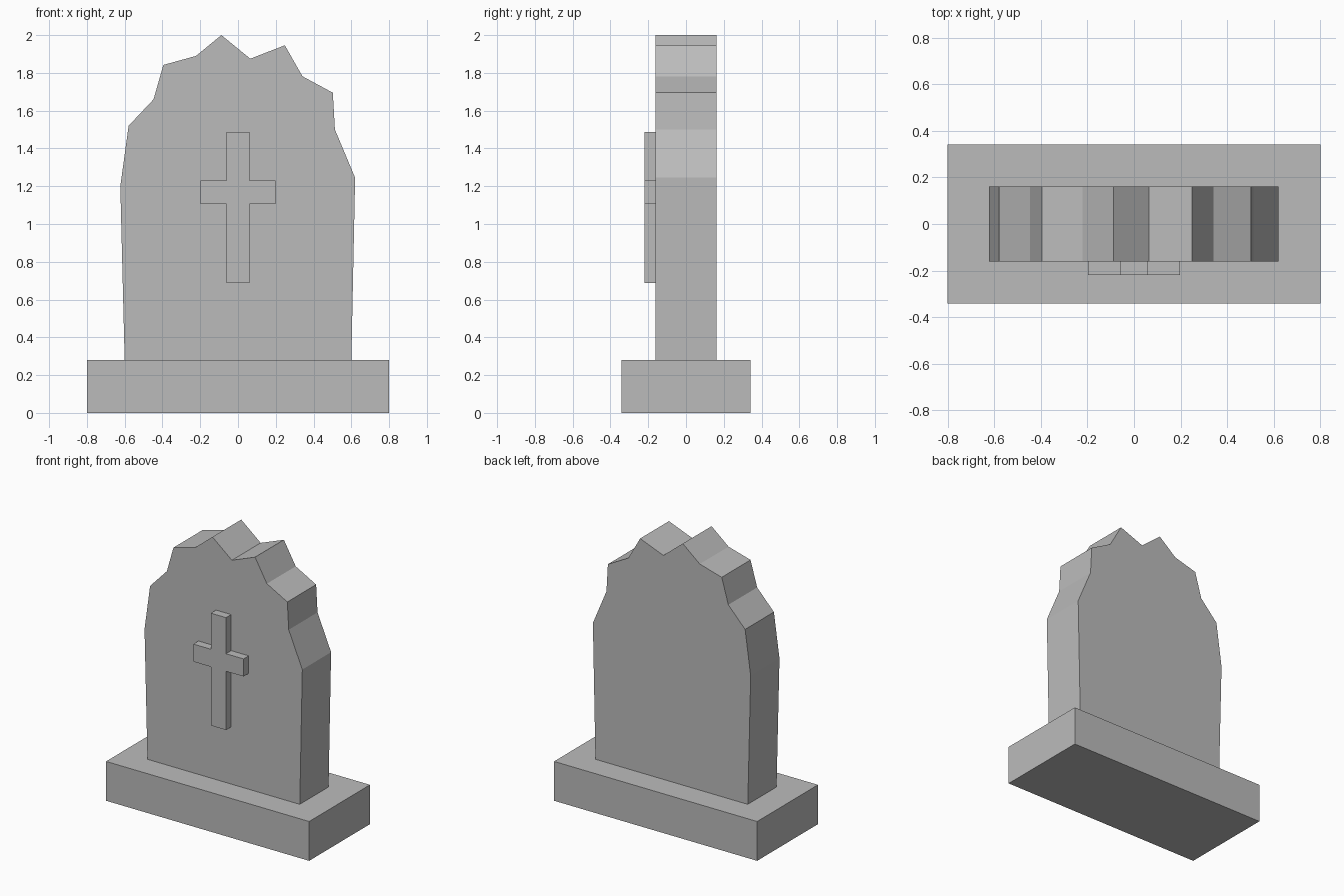
import bpy, bmesh

if "Cube" in bpy.data.objects:
    bpy.data.objects.remove(bpy.data.objects["Cube"])

stone = bpy.data.materials.new("grey_stone")
stone.diffuse_color = (0.5, 0.5, 0.5, 1)
stone.use_nodes = True
stone.node_tree.nodes["Principled BSDF"].inputs["Base Color"].default_value = stone.diffuse_color


def extrude_outline(name, outline, y_front, y_back):
    """Solid made from an x-z outline, extruded along y."""
    bm = bmesh.new()
    face = bm.faces.new([bm.verts.new((x, y_front, z)) for x, z in outline])
    result = bmesh.ops.extrude_face_region(bm, geom=[face])
    verts = [v for v in result["geom"] if isinstance(v, bmesh.types.BMVert)]
    bmesh.ops.translate(bm, verts=verts, vec=(0, y_back - y_front, 0))
    bmesh.ops.recalc_face_normals(bm, faces=bm.faces)
    mesh = bpy.data.meshes.new(name)
    bm.to_mesh(mesh)
    bm.free()
    mesh.materials.append(stone)
    obj = bpy.data.objects.new(name, mesh)
    bpy.context.collection.objects.link(obj)
    return obj


# Plinth
extrude_outline("plinth", [(-0.8, 0), (0.8, 0), (0.8, 0.28), (-0.8, 0.28)],
                -0.342, 0.342)

# Upright slab with a broken, jagged top
slab = [(-0.6, 0.28), (0.6, 0.28), (0.62, 1.245), (0.513, 1.5), (0.502, 1.695),
        (0.341, 1.782), (0.248, 1.946), (0.065, 1.875), (-0.088, 2.0),
        (-0.222, 1.89), (-0.395, 1.842), (-0.447, 1.66), (-0.579, 1.52),
        (-0.623, 1.2)]
extrude_outline("headstone_slab", slab, -0.162, 0.162)

# Raised cross on the front, mirrored from its right half
half = [(0.06, 0.687), (0.06, 1.105), (0.198, 1.105),
        (0.198, 1.23), (0.06, 1.23), (0.06, 1.487)]
cross = half + [(-x, z) for x, z in reversed(half)]
extrude_outline("raised_cross", cross, -0.22, -0.162)
